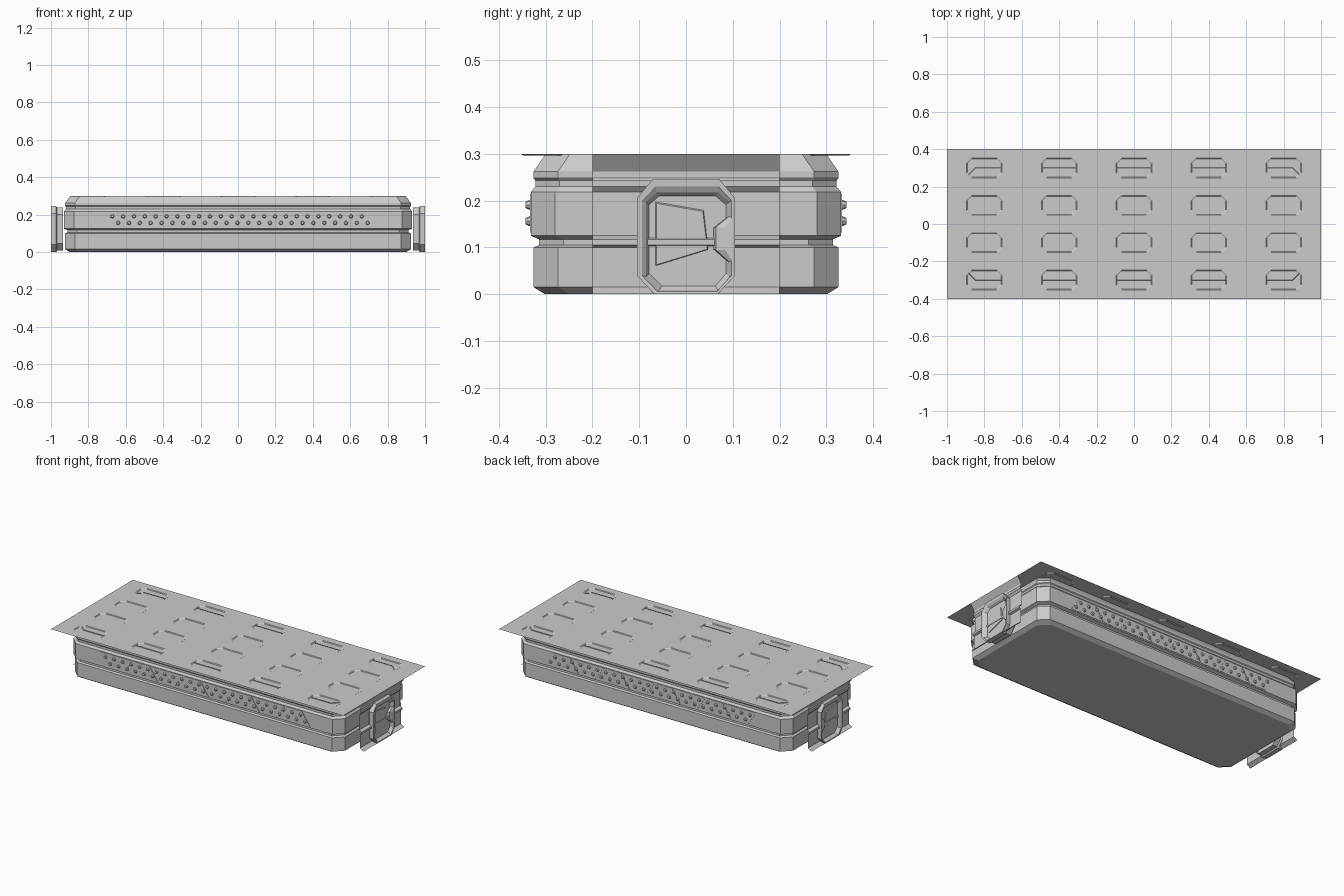
import bpy, bmesh
from mathutils import Matrix, Vector

if "Cube" in bpy.data.objects:
    bpy.data.objects.remove(bpy.data.objects["Cube"])


def make_object(name, bm, weld=True):
    if weld:
        bmesh.ops.remove_doubles(bm, verts=bm.verts, dist=1e-5)
    me = bpy.data.meshes.new(name)
    bm.to_mesh(me)
    bm.free()
    ob = bpy.data.objects.new(name, me)
    bpy.context.collection.objects.link(ob)
    return ob


def add_loop(bm, pts):
    return [bm.verts.new(p) for p in pts]


def bridge(bm, a, b):
    n = len(a)
    for i in range(n):
        j = (i + 1) % n
        bm.faces.new((a[i], a[j], b[j], b[i]))


def octagon(hx, hy, c, z, cx=0, cy=0):
    return [(cx + x, cy + y, z) for x, y in (
        (-hx + c, -hy), (hx - c, -hy), (hx, -hy + c), (hx, hy - c),
        (hx - c, hy), (-hx + c, hy), (-hx, hy - c), (-hx, -hy + c))]


# Side profile shared by body and end sheets: height, inward offset
PROFILE = [(0, .030), (.015, .006), (.10, .006), (.105, .018), (.117, .018),
           (.125, 0), (.218, 0), (.230, .010), (.243, .010), (.248, .006),
           (.262, .006), (.30, .032)]

# Body shell, open under the top plate
bm = bmesh.new()
loops = [add_loop(bm, octagon(.93 - o, .332 - o, .052, z)) for z, o in PROFILE]
for a, b in zip(loops, loops[1:]):
    bridge(bm, a, b)
bm.faces.new(loops[0][::-1])
make_object("body_shell", bm)

# Top plate: grid of cells, each with a shallow recess
bm = bmesh.new()
for ix in range(5):
    for iy in range(4):
        cx, cy = -.8 + .4 * ix, -.3 + .2 * iy
        c = add_loop(bm, [(cx + sx * .2, cy + sy * .1, .3)
                          for sx, sy in ((-1, -1), (1, -1), (1, 1), (-1, 1))])
        rim = add_loop(bm, octagon(.095, .053, .026, .3, cx, cy))
        low = add_loop(bm, octagon(.090, .048, .024, .2965, cx, cy))
        for k in range(4):
            n = (k + 1) % 4
            bm.faces.new((c[k], c[n], rim[2 * k + 1], rim[2 * k]))
            bm.faces.new((c[n], rim[(2 * k + 2) % 8], rim[2 * k + 1]))
        bridge(bm, rim, low)
        bm.faces.new(low)
make_object("top_plate", bm)

# Handle outlines (y, z)
OUTER = [(-.068, 0), (-.105, .04), (-.105, .205), (-.072, .245), (.072, .245),
         (.105, .205), (.105, .16), (.105, .14), (.105, .095), (.105, .075),
         (.105, .04), (.068, 0)]
INNER = [(-.055, .012), (-.083, .04), (-.083, .195), (-.06, .215), (.066, .215),
         (.09, .195), (.09, .165), (.062, .143), (.062, .095), (.09, .07),
         (.09, .04), (.066, .012)]


def ring(bm, pts, x, side, scale=1.0):
    return add_loop(bm, [(side * x, y * scale, max(0, .12 + (z - .12) * scale))
                         for y, z in pts])


for side, label in ((-1, "left"), (1, "right")):
    # End sheet with the mirrored side profile
    bm = bmesh.new()
    rows = [[bm.verts.new((side * (.968 + o), y, z)) for y in (-.2, .2)]
            for z, o in PROFILE]
    for a, b in zip(rows, rows[1:]):
        bm.faces.new((a[0], a[1], b[1], b[0]))
    make_object(label + "_end_sheet", bm)

    # Handle frame with notched recess
    bm = bmesh.new()
    mid = [((a[0] + b[0]) / 2, (a[1] + b[1]) / 2) for a, b in zip(OUTER, INNER)]
    steps = [ring(bm, OUTER, .935, side, .94), ring(bm, OUTER, .967, side, .94),
             ring(bm, OUTER, .972, side), ring(bm, OUTER, 1.0, side),
             ring(bm, mid, .999, side), ring(bm, INNER, .992, side, 1.03),
             ring(bm, INNER, .980, side, .95)]
    for a, b in zip(steps, steps[1:]):
        bridge(bm, a, b)
    bm.faces.new(steps[-1])
    # Raised trapezoid inside the recess
    panel = [(-.066, .198), (.038, .180), (.048, .095), (-.066, .060)]
    a, b = ring(bm, panel, .979, side), ring(bm, panel, .984, side, .95)
    bridge(bm, a, b)
    bm.faces.new(b)
    bmesh.ops.recalc_face_normals(bm, faces=bm.faces)
    make_object(label + "_handle", bm)

for side, label in ((-1, "front"), (1, "back")):
    # Slanted grip panels
    bm = bmesh.new()
    for i in range(8):
        s = .028 if i % 2 == 0 else -.028
        x0, x1 = -.69 + .174 * i + .003, -.69 + .174 * (i + 1) - .003
        pts = [(x0 + s, .132), (x1 - s, .132), (x1 + s, .214), (x0 - s, .214)]
        base = add_loop(bm, [(x, side * .331, z) for x, z in pts])
        face = add_loop(bm, [(x, side * .334, z) for x, z in pts])
        bridge(bm, base, face)
        bm.faces.new(face)
    bmesh.ops.recalc_face_normals(bm, faces=bm.faces)
    make_object(label + "_grip_panels", bm)

    # Grip studs in two staggered rows
    bm = bmesh.new()
    rot = Matrix.Rotation(1.5707963 * -side, 4, 'X')
    for x0, z in ((-.672, .191), (-.641, .156)):
        for i in range(24):
            loc = Matrix.Translation(Vector((x0 + .058 * i, side * .337, z)))
            bmesh.ops.create_cone(bm, cap_ends=True, segments=8, radius1=.012,
                                  radius2=.007, depth=.012, matrix=loc @ rot)
    make_object(label + "_grip_studs", bm, weld=False)
